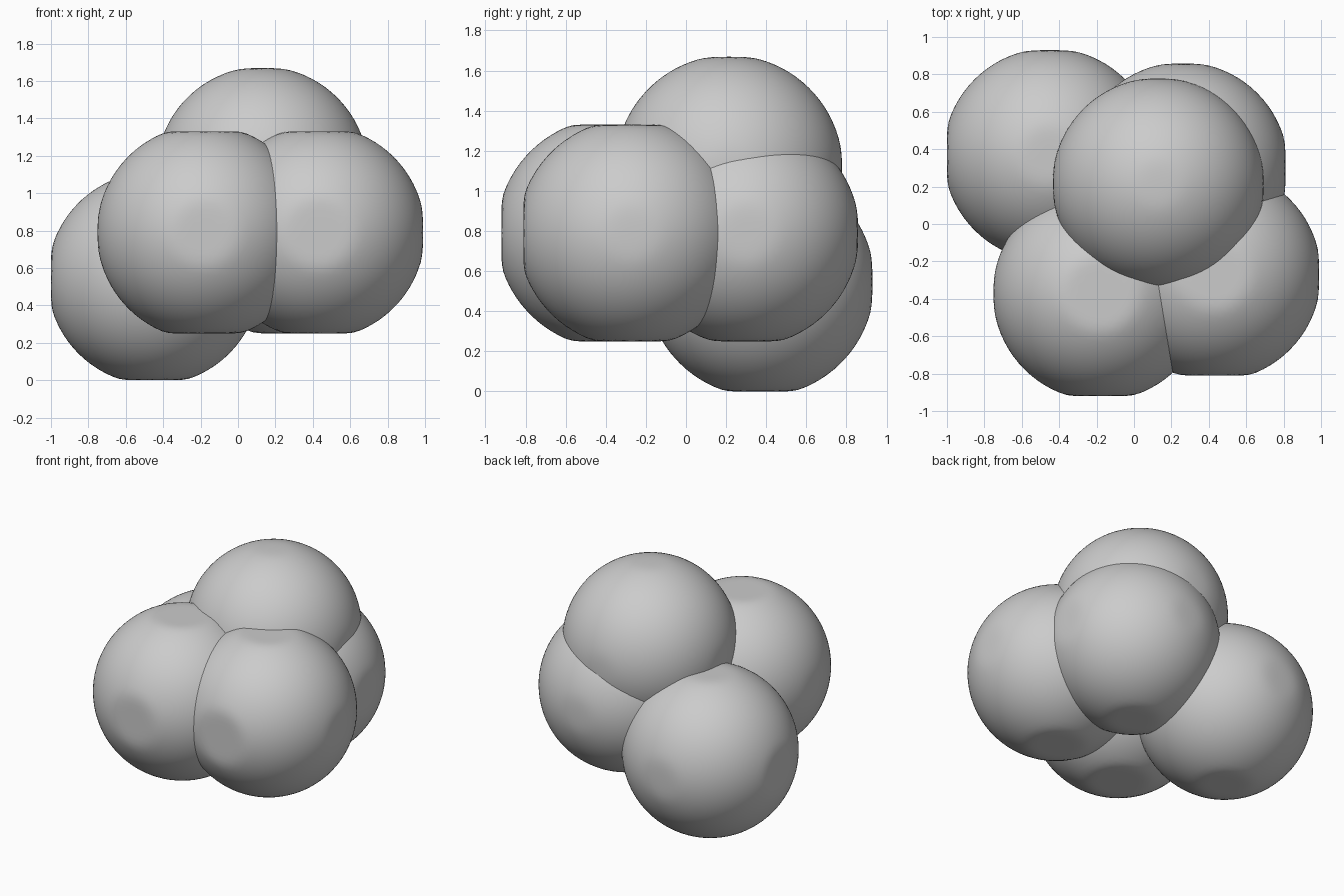
import bpy, bmesh
from mathutils import Vector

if "Cube" in bpy.data.objects:
    bpy.data.objects.remove(bpy.data.objects["Cube"])


def soft_clamp(v, lim):
    # flatten the pole smoothly towards the limit
    k, s = 0.015, 1 if v >= 0 else -1
    d = lim - abs(v)
    if d > k:
        return v
    if d < -k:
        return s * lim
    return s * (lim - (d + k) ** 2 / (4 * k))


def lump(name, centre, radius, low, high):
    """Rounded ball whose six poles are flattened at the given distances."""
    bm = bmesh.new()
    bmesh.ops.create_icosphere(bm, subdivisions=5, radius=radius)
    for v in bm.verts:
        v.co = Vector([soft_clamp(c, low[i] if c < 0 else high[i])
                       for i, c in enumerate(v.co)])
    for f in bm.faces:
        f.smooth = True
    mesh = bpy.data.meshes.new(name)
    bm.to_mesh(mesh)
    bm.free()
    ob = bpy.data.objects.new(name, mesh)
    ob.location = centre
    bpy.context.collection.objects.link(ob)


# cluster of five overlapping balls
lump("back_left_ball", (-0.45, 0.37, 0.545), 0.57, (0.55, 0.56, 0.545), (0.56, 0.56, 0.55))
lump("front_left_ball", (-0.18, -0.37, 0.79), 0.575, (0.575, 0.55, 0.54), (0.56, 0.56, 0.54))
lump("right_ball", (0.43, -0.27, 0.79), 0.57, (0.56, 0.54, 0.54), (0.56, 0.56, 0.54))
lump("back_right_ball", (0.26, 0.30, 0.79), 0.565, (0.56, 0.56, 0.54), (0.55, 0.56, 0.55))
lump("top_ball", (0.13, 0.215, 1.11), 0.567, (0.567, 0.567, 0.56), (0.567, 0.567, 0.56))
